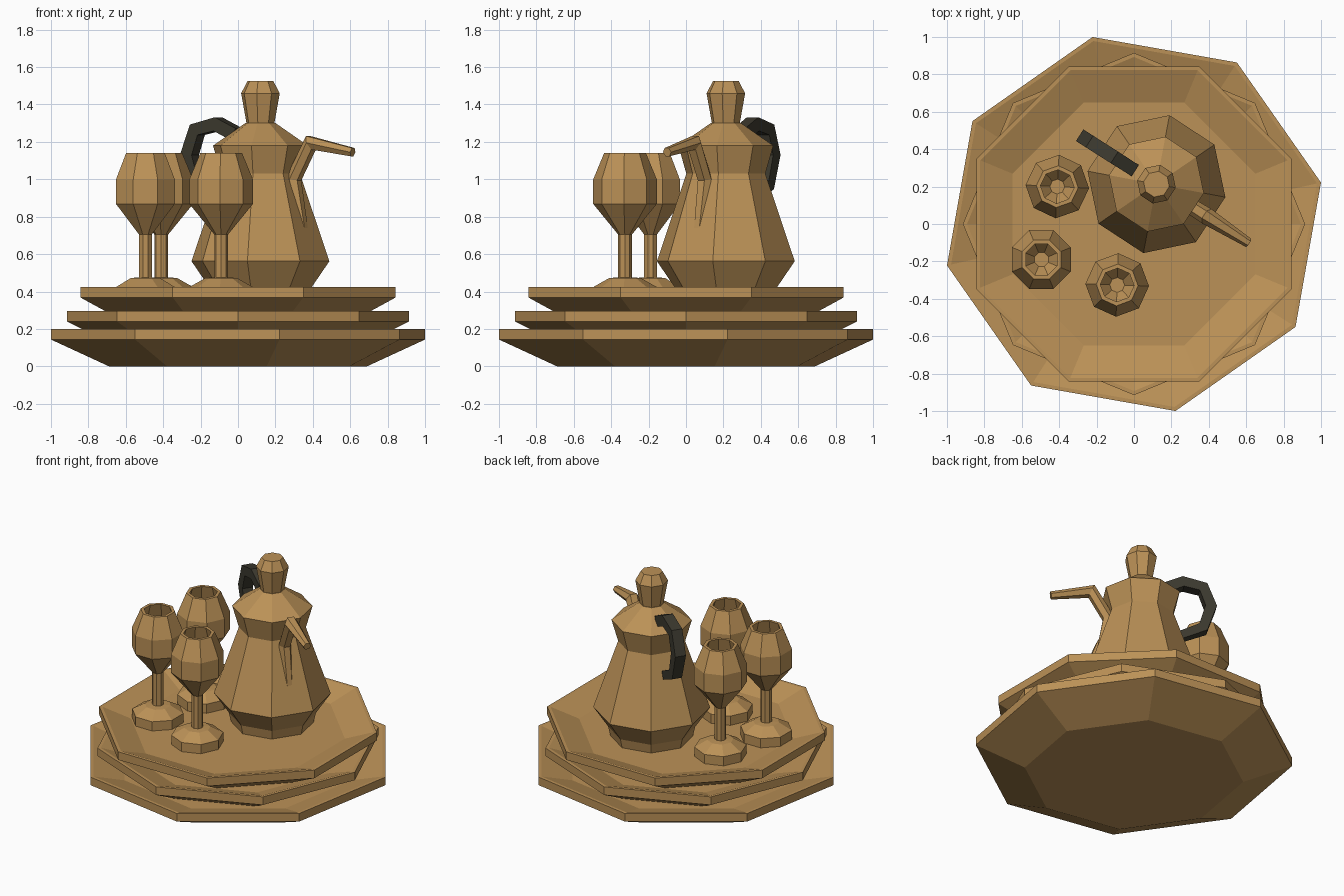
import bpy, bmesh, math
from mathutils import Vector

if "Cube" in bpy.data.objects:
    bpy.data.objects.remove(bpy.data.objects["Cube"])


def material(name, color):
    m = bpy.data.materials.new(name)
    m.diffuse_color = (*color, 1)
    m.use_nodes = True
    m.node_tree.nodes["Principled BSDF"].inputs["Base Color"].default_value = m.diffuse_color
    return m


BRASS = material("tan_brass", (0.50, 0.285, 0.095))
DARK = material("dark_handle", (0.045, 0.041, 0.028))


def skin(name, rings, mat):
    """Bridge a list of rings of points into a capped flat-shaded mesh."""
    bm = bmesh.new()
    vr = [[bm.verts.new(p) for p in ring] for ring in rings]
    n = len(vr[0])
    for a, b in zip(vr, vr[1:]):
        for i in range(n):
            j = (i + 1) % n
            bm.faces.new((a[i], a[j], b[j], b[i]))
    bm.faces.new(vr[0][::-1])
    bm.faces.new(vr[-1])
    bmesh.ops.recalc_face_normals(bm, faces=bm.faces[:])
    me = bpy.data.meshes.new(name)
    bm.to_mesh(me)
    bm.free()
    me.materials.append(mat)
    ob = bpy.data.objects.new(name, me)
    bpy.context.collection.objects.link(ob)
    return ob


def lathe(name, profile, x=0, y=0, phase=0, n=8):
    """Eight-sided turned part from (radius, z) points."""
    angs = [math.radians(phase) + math.tau * i / n for i in range(n)]
    rings = [[(x + r * math.cos(a), y + r * math.sin(a), z) for a in angs]
             for r, z in profile]
    return skin(name, rings, BRASS)


def tube(name, path, origin, azimuth, n, mat, phase=0):
    """Tapered tube; path holds (distance from axis, z, half width)."""
    a = math.radians(azimuth)
    out, side = Vector((math.cos(a), math.sin(a), 0)), Vector((-math.sin(a), math.cos(a), 0))
    pts = [Vector((*origin, 0)) + out * d + Vector((0, 0, z)) for d, z, _ in path]
    rings = []
    for i, p in enumerate(pts):
        t1 = (p - pts[i - 1]).normalized() if i else Vector()
        t2 = (pts[i + 1] - p).normalized() if i < len(pts) - 1 else Vector()
        up = side.cross((t1 + t2).normalized())
        rings.append([p + path[i][2] * (side * math.cos(phase + math.tau * k / n)
                                        + up * math.sin(phase + math.tau * k / n))
                      for k in range(n)])
    return skin(name, rings, mat)


# Three stacked octagonal dishes
for name, R, top, phase in (("bottom_plate", 1.024, 0.20, 12.5),
                            ("middle_plate", 0.915, 0.297, 0),
                            ("top_plate", 0.912, 0.425, 22.5)):
    lathe(name, [(R * 0.69, top - 0.20), (R, top - 0.057), (R, top),
                 (R - 0.022, top), (R * 0.77, top - 0.065)], phase=phase)

# Goblets with foot, stem and hollow cup
goblet = [(0.168, 0.36), (0.168, 0.425), (0.085, 0.472), (0.037, 0.476), (0.037, 0.705),
          (0.17, 0.868), (0.17, 1.0), (0.112, 1.14), (0.09, 1.14), (0.13, 1.0),
          (0.12, 0.88), (0.04, 0.78)]
for i, (x, y, ph) in enumerate(((-0.41, 0.20, -3), (-0.495, -0.19, 22.5), (-0.09, -0.326, -2))):
    lathe(f"goblet_{i + 1}", goblet, x, y, ph)

# Pot body with lid and knob
POT = (0.12, 0.213)
lathe("pot_body", [(0.265, 0.36), (0.28, 0.425), (0.375, 0.562), (0.215, 1.03), (0.258, 1.18),
                   (0.08, 1.302)], *POT, 34.3)
lathe("lid_knob", [(0.075, 1.295), (0.105, 1.46), (0.07, 1.525)], *POT, 34.3)

# Spout and handle on opposite sides
tube("spout", [(0.29, 0.60, 0.028), (0.21, 1.0, 0.042), (0.32, 1.195, 0.046),
               (0.585, 1.145, 0.026)], POT, -32.5, 6, BRASS)
tube("handle", [(0.15, 1.24, 0.05), (0.27, 1.295, 0.052), (0.40, 1.265, 0.052),
                (0.45, 1.13, 0.052), (0.40, 0.97, 0.048), (0.25, 0.90, 0.04)],
     POT, 147.5, 4, DARK, math.pi / 4)
